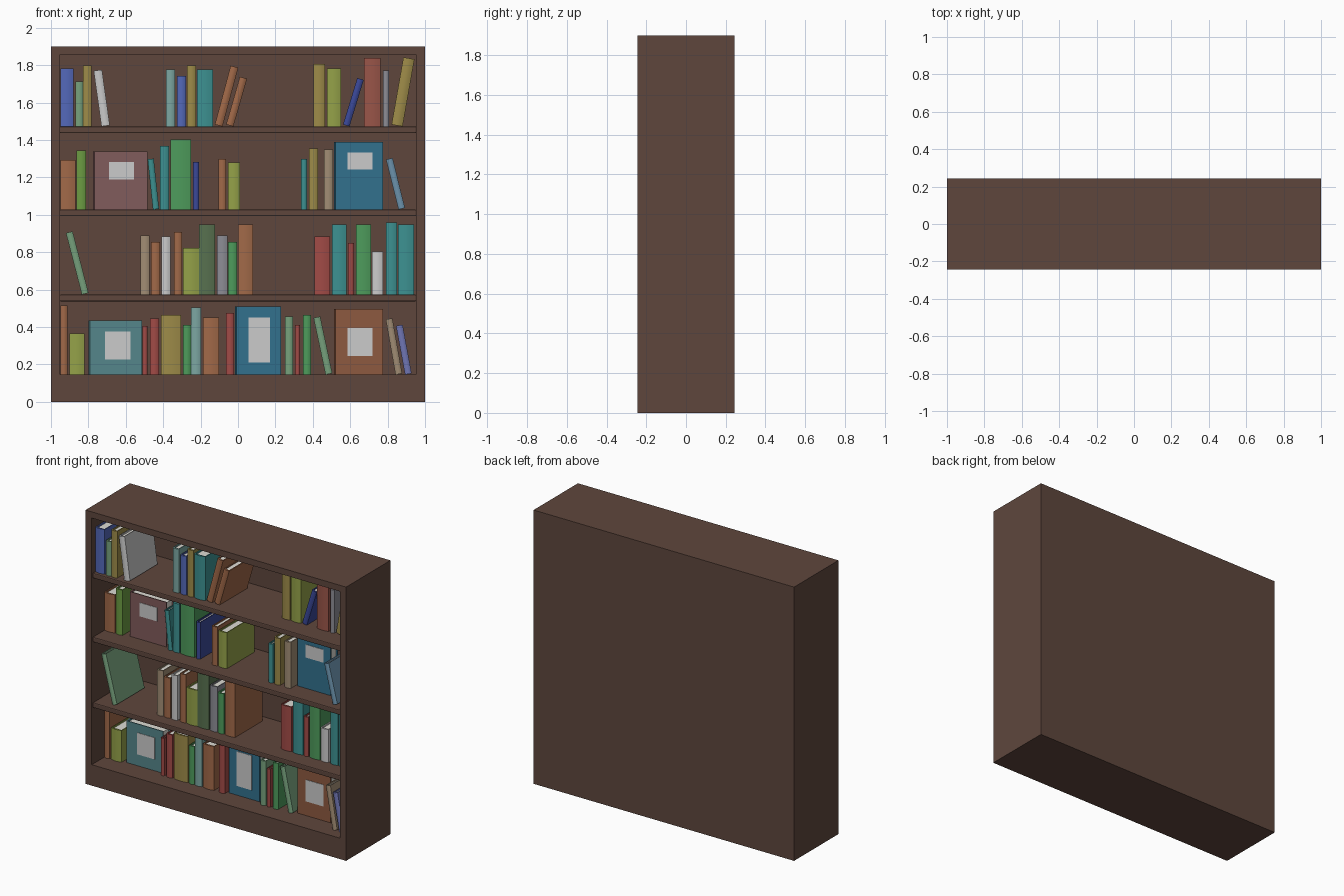
import bpy, bmesh
from math import radians, sin, pi
from mathutils import Matrix, Vector

if "Cube" in bpy.data.objects:
    bpy.data.objects.remove(bpy.data.objects["Cube"])

D = 0.243                 # half depth of the case
mats = {}
COLORS = dict(wood="5f483f", paper="dcdad2", label="e0e0e0", blue="5468b8", navy="3d4a98",
              green="4f9a5c", sage="76a07c", leaf="6b9a44", olive="9c8a4a", lime="93a04a",
              white="d2d4d0", teal="3f9090", mist="7ba5a0", brown="a0694a", rust="98564a",
              red="a04c48", grey="8c8c94", tan="a08c74", sky="6c92ac", ocean="35708c",
              moss="587050", mauve="805c5c", slate="55858a", clay="8c5a42", lilac="7076b4")


def mat(name):
    if name not in mats:
        m = bpy.data.materials.new(name)
        rgb = [int(COLORS[name][i:i + 2], 16) / 255 for i in (0, 2, 4)]
        m.diffuse_color = [c ** 2.2 for c in rgb] + [1]
        m.use_nodes = True
        m.node_tree.nodes["Principled BSDF"].inputs["Base Color"].default_value = m.diffuse_color
        mats[name] = m
    return mats[name]


def add_box(bm, x0, x1, y0, y1, z0, z1, index=0):
    m = (Matrix.Translation(((x0 + x1) / 2, (y0 + y1) / 2, (z0 + z1) / 2))
         @ Matrix.Diagonal((x1 - x0, y1 - y0, z1 - z0, 1)))
    verts = bmesh.ops.create_cube(bm, size=1, matrix=m)["verts"]
    for f in {f for v in verts for f in v.link_faces}:
        f.material_index = index


def finish(bm, name, colors):
    bmesh.ops.recalc_face_normals(bm, faces=bm.faces)
    me = bpy.data.meshes.new(name)
    bm.to_mesh(me)
    bm.free()
    for c in colors:
        me.materials.append(mat(c))
    ob = bpy.data.objects.new(name, me)
    bpy.context.collection.objects.link(ob)
    return ob


def box(name, x0, x1, y0, y1, z0, z1, color="wood"):
    bm = bmesh.new()
    add_box(bm, x0, x1, y0, y1, z0, z1)
    return finish(bm, name, [color])


def book(name, w, depth, h, color):
    """Upright book, spine towards -y at y=0, lower left corner at the origin."""
    t, bow, n = 0.006, 0.008, 6
    outer = [(w * i / n, bow - bow * sin(pi * i / n)) for i in range(n + 1)]
    inner = [(w - t, depth), (w - t, bow + t), (t, bow + t), (t, depth)]
    profile = outer + [(w, depth)] + inner + [(0, depth)]
    bm = bmesh.new()
    face = bm.faces.new([bm.verts.new((x, y, 0)) for x, y in profile])
    ext = bmesh.ops.extrude_face_region(bm, geom=[face])["geom"]
    bmesh.ops.translate(bm, vec=(0, 0, h), verts=[v for v in ext if isinstance(v, bmesh.types.BMVert)])
    add_box(bm, t, w - t, bow + t, depth - 0.01, 0.008, h - 0.01, 1)
    ob = finish(bm, name, [color, "paper"])
    bpy.context.view_layer.objects.active = ob
    ob.select_set(True)
    bpy.ops.object.shade_smooth_by_angle(angle=radians(35))
    ob.select_set(False)
    return ob


# Case
box("side_left", -1, -0.953, -D, D, 0, 1.9)
box("side_right", 0.953, 1, -D, D, 0, 1.9)
box("top_board", -0.953, 0.953, -D, D, 1.857, 1.9)
box("base", -0.953, 0.953, -D, D, 0, 0.145)
box("back_panel", -0.953, 0.953, 0.215, D, 0.145, 1.857)
LEVELS = [1.472, 1.028, 0.573, 0.145]
for z in LEVELS[:3]:
    shelf = box("shelf", -0.953, 0.953, -D + 0.01, 0.215, z - 0.036, z)
    bev = shelf.modifiers.new("soft_edge", "BEVEL")
    bev.width, bev.segments = 0.006, 2

# Spine-out books per shelf: groups of (inset, [(left x, width, height, lean degrees, colour)])
SHELF_1 = [
    (0.03, [(-.95, .07, .31, 0, "blue"), (-.87, .043, .24, 0, "sage"), (-.828, .046, .325, 0, "olive"),
            (-.73, .045, .30, -8, "white")]),
    (0.07, [(-.385, .048, .305, 0, "mist"), (-.325, .046, .27, 0, "blue"), (-.272, .047, .325, 0, "olive"),
            (-.22, .085, .305, 0, "teal"), (-.125, .042, .325, 15, "brown"), (-.065, .04, .265, 16, "brown")]),
    (0.14, [(.405, .06, .335, 0, "olive"), (.475, .075, .31, 0, "lime"), (.56, .036, .26, 17, "navy"),
            (.675, .088, .365, 0, "rust"), (.775, .032, .30, 0, "grey"), (.82, .06, .365, 10, "olive")])]
SHELF_2 = [
    (0.13, [(-.95, .08, .265, 0, "brown"), (-.864, .052, .315, 0, "leaf")]),
    (0.12, [(-.455, .033, .27, -6, "teal"), (-.418, .048, .34, 0, "teal"), (-.362, .11, .375, 0, "green"),
            (-.24, .032, .255, 0, "navy")]),
    (0.10, [(-.105, .042, .27, 0, "brown"), (-.054, .064, .25, 0, "lime")]),
    (0.09, [(.337, .032, .27, 0, "teal"), (.38, .047, .325, 0, "olive"), (.46, .047, .32, 0, "tan")]),
    (0.05, [(.858, .036, .275, -14, "sky")])]
SHELF_3 = [
    (0.05, [(-.835, .037, .34, -14.5, "sage")]),
    (0.09, [(-.52, .048, .315, 0, "tan"), (-.465, .048, .28, 0, "brown"), (-.41, .048, .31, 0, "white"),
            (-.342, .043, .335, 0, "brown"), (-.294, .085, .25, 0, "lime"), (-.208, .085, .375, 0, "moss"),
            (-.112, .057, .315, 0, "grey"), (-.053, .047, .28, 0, "green"), (0, .08, .375, 0, "brown")]),
    (0.12, [(.41, .082, .31, 0, "red"), (.502, .077, .375, 0, "teal"), (.587, .033, .275, 0, "red"),
            (.63, .082, .375, 0, "green"), (.716, .06, .23, 0, "white"), (.79, .06, .385, 0, "teal"),
            (.856, .084, .375, 0, "teal")])]
SHELF_4 = [
    (0.13, [(-.95, .038, .37, 0, "brown"), (-.90, .08, .22, 0, "lime")]),
    (0.12, [(-.51, .026, .26, 0, "red"), (-.47, .047, .30, 0, "red"), (-.412, .107, .32, 0, "olive"),
            (-.294, .042, .265, 0, "green"), (-.25, .053, .36, 0, "mist"), (-.187, .085, .305, 0, "brown"),
            (-.064, .043, .33, 0, "red")]),
    (0.12, [(.252, .043, .31, 0, "sage"), (.305, .027, .265, 0, "red"), (.348, .042, .32, 0, "green"),
            (.468, .037, .31, -12, "sage")]),
    (0.07, [(.842, .036, .30, -10, "tan"), (.893, .036, .265, -10.5, "lilac")])]

for z, groups in zip(LEVELS, (SHELF_1, SHELF_2, SHELF_3, SHELF_4)):
    for inset, books in groups:
        for x, w, h, lean, color in books:
            ob = book("book", w, min(0.31, 0.44 - inset), h, color)
            px = w if lean > 0 else 0      # a leaning book rests on one lower edge
            ob.matrix_world = (Matrix.Translation((x + px, -D + inset, z))
                               @ Matrix.Rotation(radians(lean), 4, "Y")
                               @ Matrix.Translation((-px, 0, 0)))

# Face-out books: (shelf, left x, width, height, colour, label x0, x1, z0, z1)
FACING = [(1, -.775, .29, .31, "mauve", -.69, -.555, .16, .255),
          (1, .512, .263, .36, "ocean", .585, .72, .215, .305),
          (3, -.80, .288, .29, "slate", -.71, -.575, .08, .23),
          (3, -.015, .245, .365, "ocean", .055, .17, .065, .305),
          (3, .512, .263, .35, "clay", .585, .72, .10, .25)]
for level, x, w, h, color, a, b, c, d in FACING:
    z, thick, front = LEVELS[level], 0.08, -0.09
    ob = book("facing_book", thick, w, h, color)
    ob.matrix_world = Matrix.Translation((x, front + thick, z)) @ Matrix.Rotation(-pi / 2, 4, "Z")
    box("cover_label", a, b, front - 0.003, front, z + c, z + d, "label")
